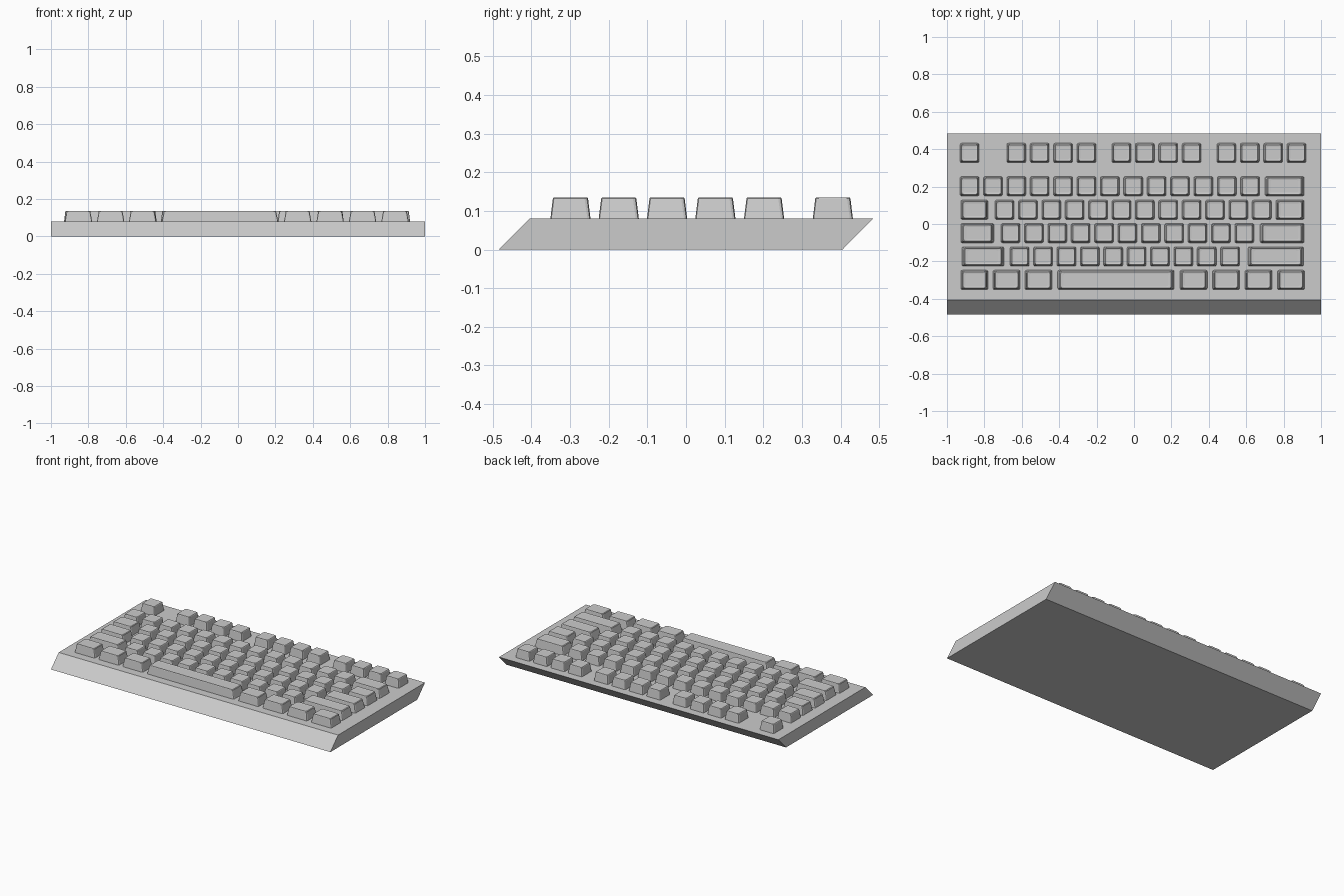
import bpy, bmesh, math

if "Cube" in bpy.data.objects:
    bpy.data.objects.remove(bpy.data.objects["Cube"])

PLATE_Z, TOP_Z = 0.08, 0.135
PITCH, KEY_W, KEY_D = 0.125, 0.102, 0.104


def make_object(name, bm):
    bmesh.ops.recalc_face_normals(bm, faces=bm.faces)
    mesh = bpy.data.meshes.new(name)
    bm.to_mesh(mesh)
    bm.free()
    ob = bpy.data.objects.new(name, mesh)
    bpy.context.collection.objects.link(ob)
    return ob


def ring(bm, cx, cy, hx, hy, r, z):
    """Rounded rectangle of vertices, three per corner."""
    verts = []
    for i, (sx, sy) in enumerate([(1, 1), (-1, 1), (-1, -1), (1, -1)]):
        for j in range(3):
            a = math.pi / 2 * (i + j / 2)
            verts.append(bm.verts.new((cx + sx * (hx - r) + r * math.cos(a),
                                       cy + sy * (hy - r) + r * math.sin(a), z)))
    return verts


def make_key(name, x0, x1, cy):
    """Tapered keycap with a softened rim and a shallow dished top."""
    bm = bmesh.new()
    cx, hx, hy = (x0 + x1) / 2, (x1 - x0) / 2, KEY_D / 2
    stretch = min((x1 - x0) / KEY_W, 1.8)
    # inset, corner radius, height
    levels = [(0, 0.008, PLATE_Z - 0.001), (0.0065, 0.009, TOP_Z - 0.003),
              (0.009, 0.009, TOP_Z), (0.018, 0.008, TOP_Z - 0.002)]
    rings = [ring(bm, cx, cy, hx - d * stretch, hy - d, r, z) for d, r, z in levels]
    for a, b in zip(rings, rings[1:]):
        for i in range(len(a)):
            k = (i + 1) % len(a)
            bm.faces.new((a[i], a[k], b[k], b[i]))
    bm.faces.new(rings[0][::-1])
    bm.faces.new(rings[-1])
    make_object(name, bm)


def run(start, count):
    """Edges of a run of single-width keys."""
    return [(start + i * PITCH, start + i * PITCH + KEY_W) for i in range(count)]


# Case: slanted slab, profile swept along x
bm = bmesh.new()
profile = [(-0.484, 0), (0.405, 0), (0.484, PLATE_Z), (-0.405, PLATE_Z)]
left = bm.faces.new([bm.verts.new((-1, y, z)) for y, z in profile])
ext = bmesh.ops.extrude_face_region(bm, geom=[left])
bmesh.ops.translate(bm, vec=(2, 0, 0),
                    verts=[v for v in ext["geom"] if isinstance(v, bmesh.types.BMVert)])
make_object("case", bm)

# Key rows: name, centre y, list of key x ranges
rows = [
    ("function_key", 0.38, run(-0.93, 1) + run(-0.68, 4) + run(-0.118, 4) + run(0.443, 4)),
    ("number_key", 0.202, run(-0.93, 13) + [(0.70, 0.91)]),
    ("upper_letter_key", 0.076, [(-0.926, -0.78)] + run(-0.743, 12) + [(0.758, 0.91)]),
    ("home_letter_key", -0.049, [(-0.926, -0.749)] + run(-0.711, 11) + [(0.674, 0.91)]),
    ("lower_letter_key", -0.174, [(-0.92, -0.695)] + run(-0.662, 10) + [(0.61, 0.907)]),
    ("bottom_key", -0.299, [(-0.926, -0.78), (-0.754, -0.608), (-0.583, -0.437)]
     + [(-0.408, 0.215)]
     + [(0.246 + 0.1735 * i, 0.392 + 0.1735 * i) for i in range(4)]),
]
for name, y, spans in rows:
    for n, (x0, x1) in enumerate(spans, 1):
        label = "space_bar" if x1 - x0 > 0.5 else f"{name}_{n}"
        make_key(label, x0, x1, y)
